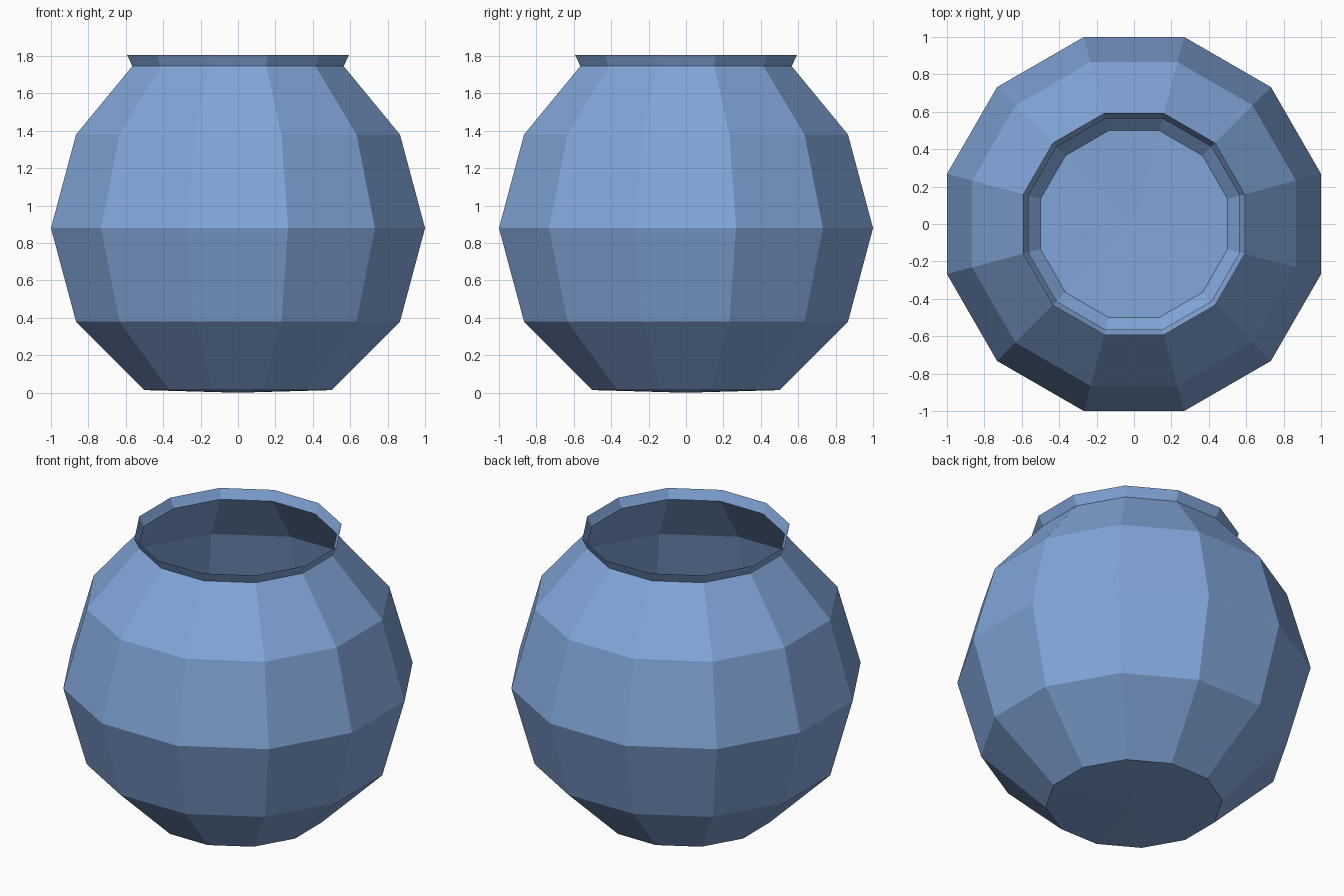
import bpy, math

if "Cube" in bpy.data.objects:
    bpy.data.objects.remove(bpy.data.objects["Cube"])

SIDES = 12
# (flat-to-centre radius, height) from base to rim
PROFILE = [(0.5, 0.014), (0.866, 0.38), (1.0, 0.88), (0.866, 1.38),
           (0.565, 1.746), (0.593, 1.806)]

# Rings of the single-walled pot
verts, faces = [], []
for r, z in PROFILE:
    r /= math.cos(math.pi / SIDES)
    for i in range(SIDES):
        a = 2 * math.pi * (i + 0.5) / SIDES
        verts.append((r * math.cos(a), r * math.sin(a), z))
for k in range(len(PROFILE) - 1):
    for i in range(SIDES):
        j = (i + 1) % SIDES
        a, b = k * SIDES, (k + 1) * SIDES
        faces.append((a + i, a + j, b + j, b + i))

# Slightly pointed base
verts.append((0, 0, 0))
faces += [((i + 1) % SIDES, i, len(verts) - 1) for i in range(SIDES)]

mesh = bpy.data.meshes.new("pot")
mesh.from_pydata(verts, [], faces)
mesh.update()
pot = bpy.data.objects.new("pot", mesh)
bpy.context.collection.objects.link(pot)

# Blue glaze
mat = bpy.data.materials.new("blue")
mat.diffuse_color = (0.223, 0.381, 0.694, 1)
mat.use_nodes = True
mat.node_tree.nodes["Principled BSDF"].inputs["Base Color"].default_value = mat.diffuse_color
mesh.materials.append(mat)
